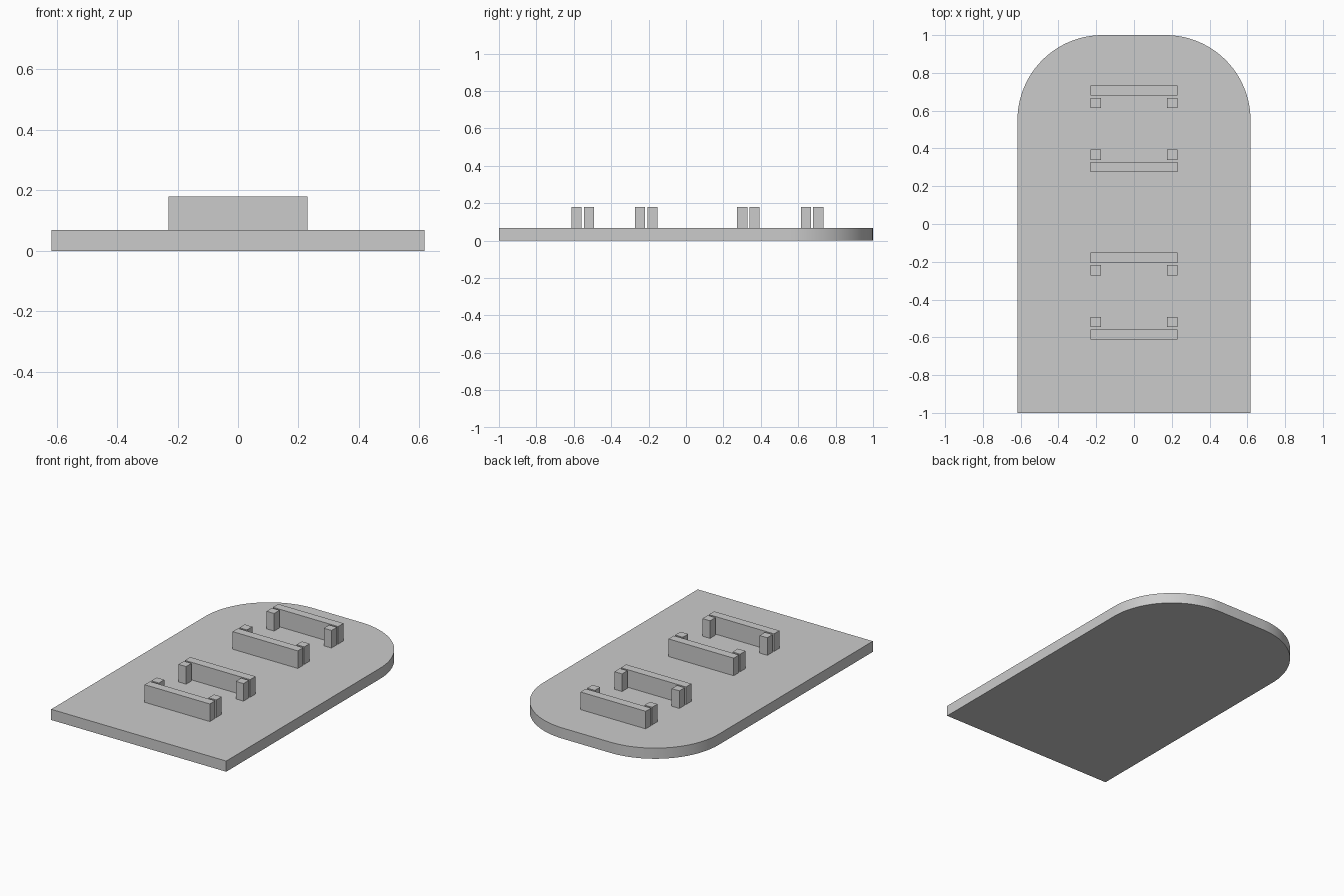
import bpy
import bmesh
from math import cos, sin, pi

old = bpy.data.objects.get("Cube")
if old:
    bpy.data.objects.remove(old, do_unlink=True)

GREY = (0.6, 0.6, 0.6, 1)
grey = bpy.data.materials.new("plain grey")
grey.use_nodes = True
grey.diffuse_color = GREY
grey.node_tree.nodes["Principled BSDF"].inputs["Base Color"].default_value = GREY

HALF_W, HALF_L, PLATE_H, TOP = 0.617, 1.0, 0.068, 0.18
RADIUS, STEPS = 0.45, 24


def prism(name, outline, z0, z1):
    """Extrude a flat outline from z0 up to z1."""
    bm = bmesh.new()
    base = bm.faces.new([bm.verts.new((x, y, z0)) for x, y in outline])
    ext = bmesh.ops.extrude_face_region(bm, geom=[base])
    verts = [g for g in ext["geom"] if isinstance(g, bmesh.types.BMVert)]
    bmesh.ops.translate(bm, verts=verts, vec=(0, 0, z1 - z0))
    bmesh.ops.recalc_face_normals(bm, faces=bm.faces)
    mesh = bpy.data.meshes.new(name)
    bm.to_mesh(mesh)
    bm.free()
    mesh.materials.append(grey)
    obj = bpy.data.objects.new(name, mesh)
    bpy.context.collection.objects.link(obj)
    return obj


def block(name, x, y, half_x, half_y):
    outline = [(x + sx * half_x, y + sy * half_y)
               for sx, sy in ((-1, -1), (1, -1), (1, 1), (-1, 1))]
    return prism(name, outline, PLATE_H, TOP)


# Base plate: square front, rounded back corners
arc = [(HALF_W - RADIUS + RADIUS * cos(i / STEPS * pi / 2),
        HALF_L - RADIUS + RADIUS * sin(i / STEPS * pi / 2))
       for i in range(STEPS + 1)]
outline = [(-HALF_W, -HALF_L), (HALF_W, -HALF_L)] + arc
outline += [(-x, y) for x, y in reversed(arc)]
plate = prism("base_plate", outline, 0, PLATE_H)
bpy.ops.object.select_all(action="DESELECT")
plate.select_set(True)
bpy.context.view_layer.objects.active = plate
bpy.ops.object.shade_smooth_by_angle(angle=pi / 6)

# Two brackets, each a facing pair of bars with two posts inside
for place, cy in (("front", -0.382), ("back", 0.504)):
    for end, sy in (("front", -1), ("back", 1)):
        block(f"{place}_bracket_{end}_bar", 0, cy + sy * 0.203, 0.23, 0.027)
        for side, sx in (("left", 1), ("right", -1)):
            block(f"{place}_bracket_{end}_{side}_post",
                  sx * 0.202, cy + sy * 0.137, 0.027, 0.027)
